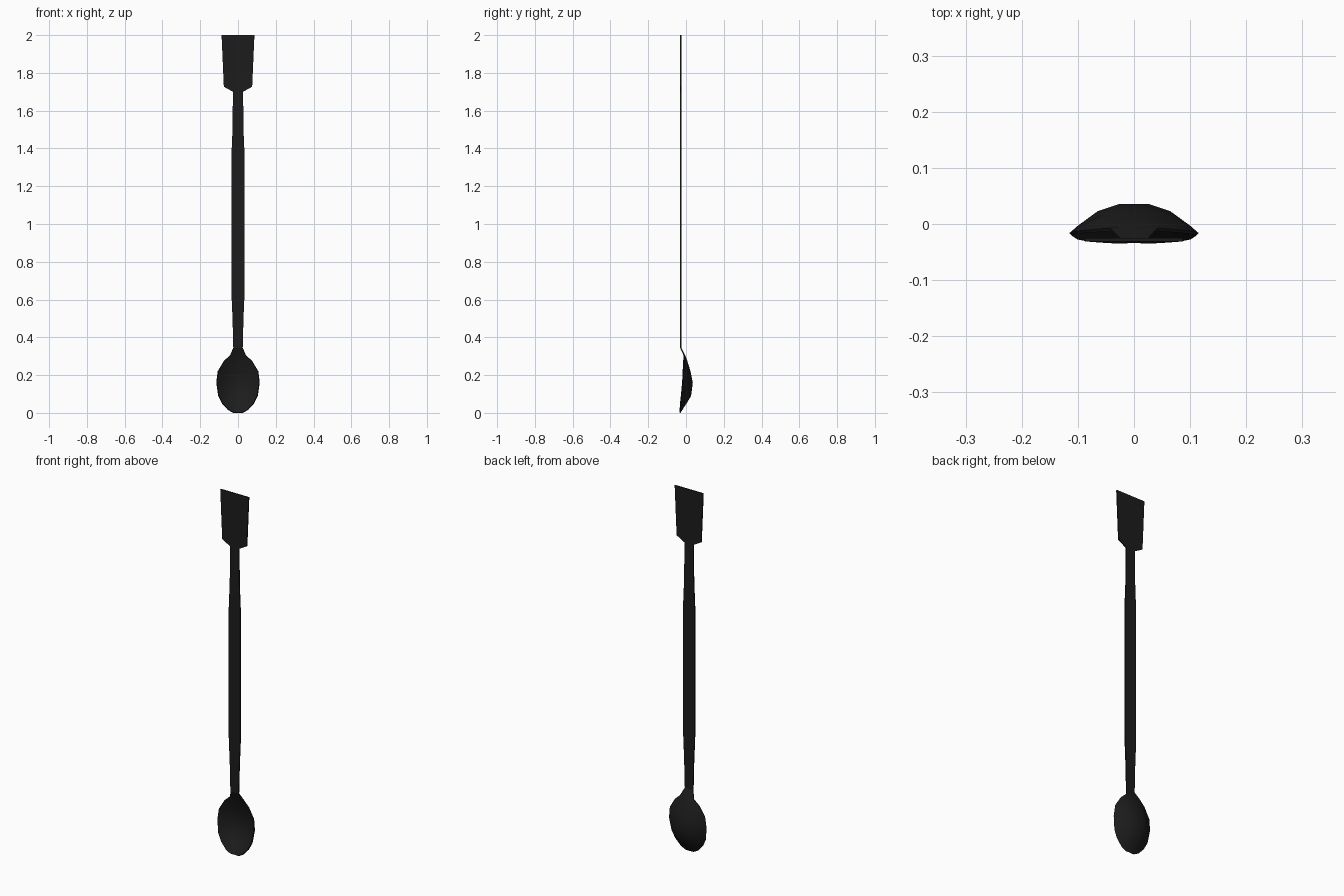
import bpy

if "Cube" in bpy.data.objects:
    bpy.data.objects.remove(bpy.data.objects["Cube"])

black = bpy.data.materials.new("black_metal")
black.diffuse_color = (0.012, 0.012, 0.012, 1)
black.use_nodes = True
black.node_tree.nodes["Principled BSDF"].inputs["Base Color"].default_value = black.diffuse_color

# Half cross-section of the dished sheet: (fraction of width, fraction of depth)
HALF = [(1.0, 0.0), (0.87, 0.25), (0.56, 0.75), (0.22, 1.0)]
SECTION = [(-x, d) for x, d in HALF] + [(x, d) for x, d in reversed(HALF)]
FLAT = [(-1, 0), (1, 0)]


def sheet(name, rows, section, thickness=0.006):
    """Skin rows of (z, half width, rim y, back y) and thicken towards the front."""
    verts = [(w * fx, rim + (back - rim) * d, z)
             for z, w, rim, back in rows for fx, d in section]
    n = len(section)
    faces = [(i * n + j, (i + 1) * n + j, (i + 1) * n + j + 1, i * n + j + 1)
             for i in range(len(rows) - 1) for j in range(n - 1)]
    mesh = bpy.data.meshes.new(name)
    mesh.from_pydata(verts, [], faces)
    mesh.materials.append(black)
    obj = bpy.data.objects.new(name, mesh)
    bpy.context.collection.objects.link(obj)
    mod = obj.modifiers.new("thickness", 'SOLIDIFY')
    mod.thickness = thickness
    mod.offset = -1
    bpy.ops.object.select_all(action='DESELECT')
    obj.select_set(True)
    bpy.context.view_layer.objects.active = obj
    bpy.ops.object.modifier_apply(modifier=mod.name)
    bpy.ops.object.shade_smooth_by_angle()
    return obj


Y = -0.025  # back face of the flat parts

# Spoon bowl, hollow towards the front, with its cranked neck
sheet("spoon_bowl", [
    (0.0, 0.025, -0.030, -0.029),
    (0.015, 0.053, -0.029, -0.020),
    (0.05, 0.085, -0.027, 0.003),
    (0.09, 0.105, -0.023, 0.027),
    (0.16, 0.115, -0.016, 0.036),
    (0.22, 0.108, -0.013, 0.024),
    (0.275, 0.075, -0.010, 0.007),
    (0.305, 0.042, -0.007, -0.004),
    (0.345, 0.025, Y, Y)], SECTION)

# Long flat handle, wider in the middle
sheet("handle", [(z, w, Y, Y) for z, w in
                 [(0.343, 0.025), (0.50, 0.029), (0.64, 0.035),
                  (1.36, 0.035), (1.50, 0.029), (1.705, 0.027)]], FLAT)

# Flared spatula blade
sheet("spatula_blade", [(z, w, Y, Y) for z, w in
                        [(1.70, 0.027), (1.727, 0.075), (2.0, 0.087)]], FLAT)
